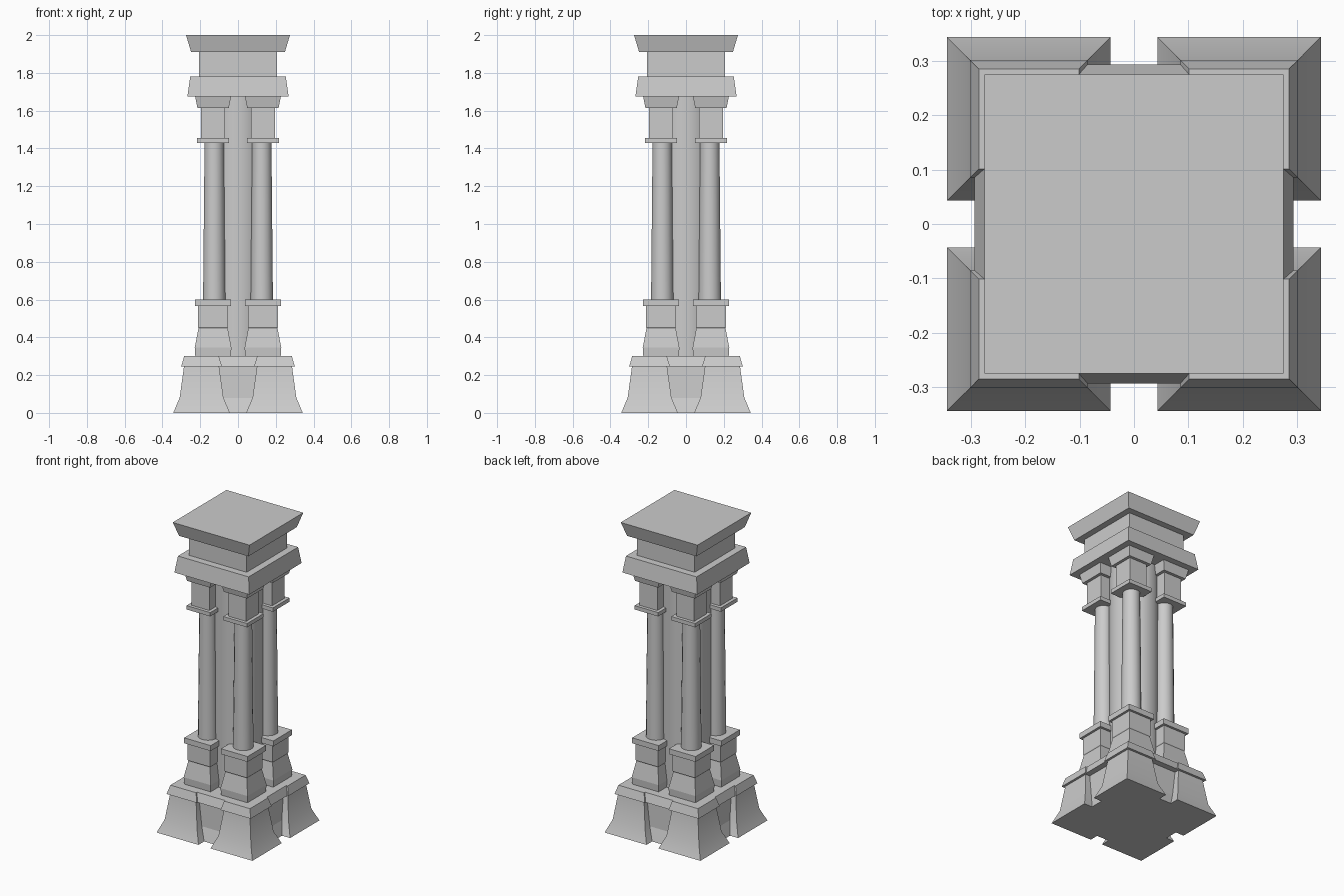
import bpy
import bmesh
import math

if "Cube" in bpy.data.objects:
    bpy.data.objects.remove(bpy.data.objects["Cube"], do_unlink=True)

stone = bpy.data.materials.new("grey stone")
stone.use_nodes = True
colour = (0.6, 0.6, 0.6, 1)
stone.diffuse_color = colour
stone.node_tree.nodes["Principled BSDF"].inputs["Base Color"].default_value = colour


def stack(name, profile, x=0, y=0, sides=4, smooth=0):
    """Loft (half width, height) pairs into a closed solid of regular rings."""
    bm = bmesh.new()
    reach = 1 / math.cos(math.pi / 4) if sides == 4 else 1
    rings = []
    for half, z in profile:
        ring = []
        for i in range(sides):
            a = math.tau * (i + 0.5) / sides
            r = half * reach
            ring.append(bm.verts.new((x + r * math.cos(a), y + r * math.sin(a), z)))
        rings.append(ring)
    for low, high in zip(rings, rings[1:]):
        for i in range(sides):
            j = (i + 1) % sides
            bm.faces.new((low[i], low[j], high[j], high[i]))
    bm.faces.new(rings[0][::-1])
    bm.faces.new(rings[-1])
    mesh = bpy.data.meshes.new(name)
    bm.to_mesh(mesh)
    bm.free()
    mesh.materials.append(stone)
    obj = bpy.data.objects.new(name, mesh)
    bpy.context.collection.objects.link(obj)
    if smooth:
        bpy.ops.object.select_all(action="DESELECT")
        obj.select_set(True)
        bpy.context.view_layer.objects.active = obj
        bpy.ops.object.shade_smooth_by_angle(angle=math.radians(smooth))
    return obj


FOOT, COL = 0.193, 0.132
for sx, sy, corner in ((1, -1, "front_left"), (-1, -1, "front_right"),
                       (1, 1, "back_left"), (-1, 1, "back_right")):
    fx, fy, cx, cy = sx * FOOT, sy * FOOT, sx * COL, sy * COL
    # Flared foot and its bevelled cap
    stack(corner + "_foot", [(0.15, 0), (0.116, 0.08), (0.093, 0.245)], fx, fy, smooth=30)
    stack(corner + "_foot_cap", [(0.108, 0.245), (0.092, 0.3)], fx, fy)
    # Pedestal
    stack(corner + "_pedestal", [(0.094, 0.3), (0.097, 0.345), (0.077, 0.45),
                                 (0.08, 0.455), (0.08, 0.565)], cx, cy)
    stack(corner + "_pedestal_slab", [(0.095, 0.565), (0.095, 0.6)], cx, cy)
    # Tapered round shaft
    stack(corner + "_shaft", [(0.06, 0.6), (0.052, 1.43)], sx * 0.126, sy * 0.126, 16, 40)
    # Capital
    stack(corner + "_collar", [(0.085, 1.43), (0.085, 1.455)], cx, cy)
    stack(corner + "_capital_block", [(0.064, 1.455), (0.064, 1.615)], cx, cy)
    stack(corner + "_capital", [(0.083, 1.615), (0.095, 1.675)], cx, cy)

# Central base between the feet, and the core behind the shafts
stack("centre_base", [(0.285, 0), (0.26, 0.08), (0.255, 0.245)])
stack("centre_base_cap", [(0.293, 0.245), (0.275, 0.3)])
stack("core", [(0.15, 0.3), (0.15, 1.675)], sides=16, smooth=40)

# Entablature
stack("lower_cornice", [(0.268, 1.675), (0.253, 1.78)])
stack("frieze", [(0.207, 1.78), (0.207, 1.91)])
stack("upper_cornice", [(0.248, 1.91), (0.275, 2.0)])
